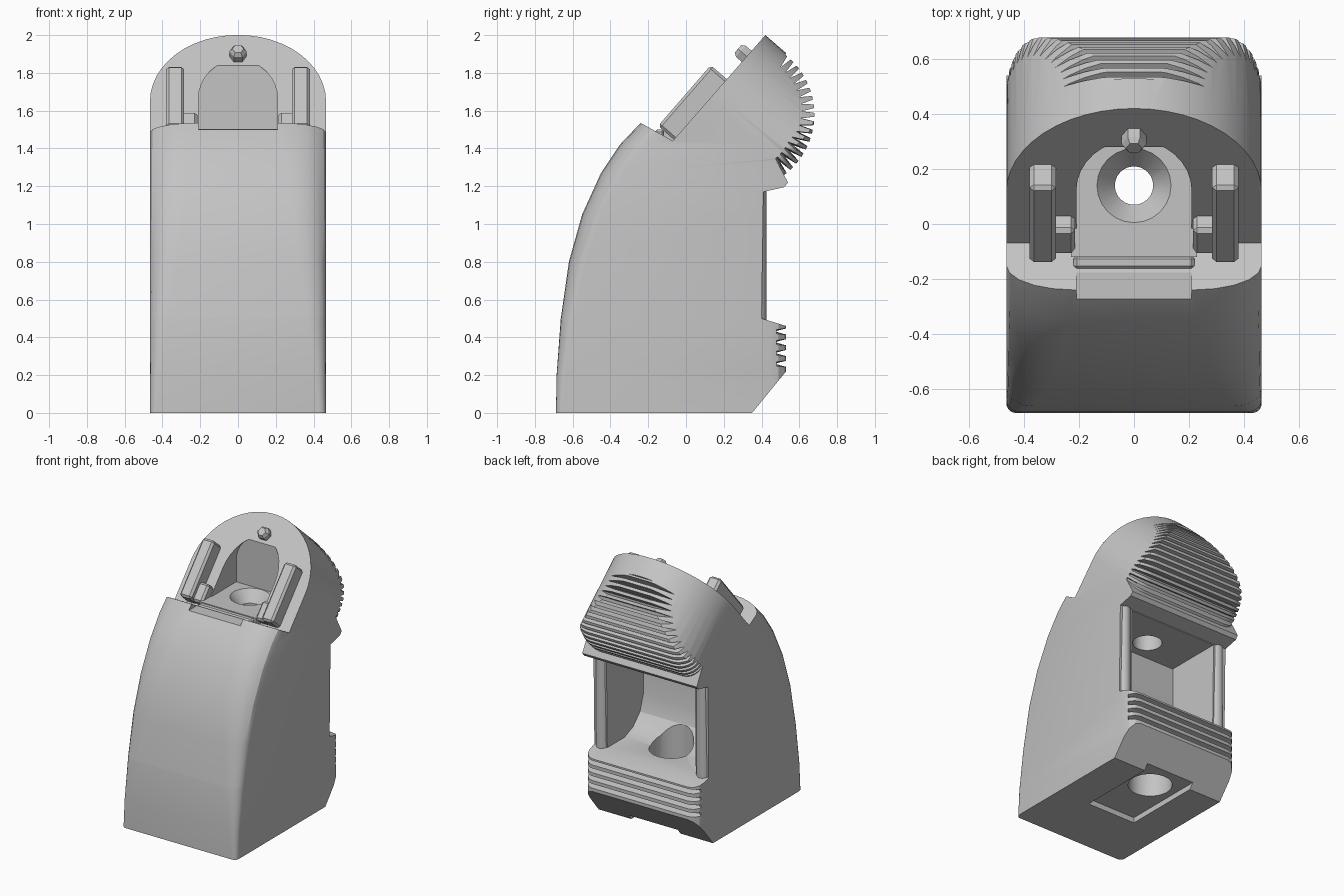
import bpy, bmesh
from math import sin, cos, pi, radians
from mathutils import Vector

if "Cube" in bpy.data.objects:
    bpy.data.objects.remove(bpy.data.objects["Cube"])

grey = bpy.data.materials.new("light_grey")
grey.use_nodes = True
tone = (0.55, 0.55, 0.55, 1)
grey.diffuse_color = tone
grey.node_tree.nodes["Principled BSDF"].inputs["Base Color"].default_value = tone

HALF = 0.465                          # half width of the body
HEAD = Vector((0, 0.114, 1.65))       # centre of the arched top on the sloped face
UP = Vector((0, 0.656, 0.755))        # up along the sloped face
OUT = Vector((0, -0.755, 0.656))      # out of the sloped face


def tilt(x, s, n):
    return HEAD + Vector((x, 0, 0)) + UP * s + OUT * n


def loft(name, *chains):
    """Closed solid through each chain of equal rings."""
    bm = bmesh.new()
    for rings in chains:
        rows = [[bm.verts.new(p) for p in ring] for ring in rings]
        for a, b in zip(rows, rows[1:]):
            for i in range(len(a)):
                j = (i + 1) % len(a)
                bm.faces.new((a[i], a[j], b[j], b[i]))
        bm.faces.new(rows[0])
        bm.faces.new(rows[-1])
    bmesh.ops.recalc_face_normals(bm, faces=bm.faces)
    mesh = bpy.data.meshes.new(name)
    bm.to_mesh(mesh)
    bm.free()
    mesh.materials.append(grey)
    ob = bpy.data.objects.new(name, mesh)
    bpy.context.collection.objects.link(ob)
    return ob


def side_prism(name, pts, half):
    return loft(name, [[Vector((x, y, z)) for y, z in pts] for x in (-half, half)])


def box(name, x, y, z, place=lambda *p: Vector(p)):
    return loft(name, [[place(a, b, c) for a, b in
                        ((x[0], y[0]), (x[1], y[0]), (x[1], y[1]), (x[0], y[1]))] for c in z])


def rod(name, centre, steps, sides=24, place=lambda *p: Vector(p)):
    """Round solid through (height, radius) steps."""
    return loft(name, [[place(centre[0] + r * cos(2 * pi * i / sides),
                              centre[1] + r * sin(2 * pi * i / sides), h)
                        for i in range(sides)] for h, r in steps])


def activate(ob):
    bpy.ops.object.select_all(action='DESELECT')
    ob.select_set(True)
    bpy.context.view_layer.objects.active = ob


def combine(ob, tool, mode):
    mod = ob.modifiers.new("combine", 'BOOLEAN')
    mod.operation, mod.solver, mod.object = mode, 'EXACT', tool
    activate(ob)
    bpy.ops.object.modifier_apply(modifier=mod.name)
    bpy.data.objects.remove(tool)


def finish(ob, bevel=0):
    activate(ob)
    if bevel:
        mod = ob.modifiers.new("bevel", 'BEVEL')
        mod.width, mod.segments = bevel, 1
        bpy.ops.object.modifier_apply(modifier=mod.name)
    bpy.ops.object.shade_smooth_by_angle(angle=radians(25))


def corner_path(half, depth, radius, steps=6):
    """Rounded back edge as (x, depth, angle), from one side to the other."""
    right = [(half - radius * (1 - cos(a)), depth - radius * (1 - sin(a)), a)
             for a in (pi / 2 * i / steps for i in range(steps + 1))]
    return right + [(-x, d, pi - a) for x, d, a in reversed(right)]


# Main block from its side profile
body = side_prism("body", [
    (-1, 0), (-1, 1.96), (-0.07, 1.44), (0.42, 2.0), (0.53, 1.905), (0.47, 1.77),
    (0.53, 1.65), (0.54, 1.55), (0.52, 1.45), (0.46, 1.37), (0.54, 1.22), (0.52, 1.195),
    (0.41, 1.17), (0.40, 0.5), (0.53, 0.46), (0.53, 0.22), (0.35, 0)], 0.6)

# Rounded back of the head
head_path = corner_path(0.47, 0.40, 0.13)


def on_head(x, r, t, angle):
    return Vector((x, 0.28 + r * cos(angle) - t * sin(angle),
                   1.58 + r * sin(angle) + t * cos(angle)))


section = [(x, d) for x, d, a in head_path] + [(-0.47, 0.1), (0.47, 0.1)]
drum = loft("drum", [[on_head(x, d, 0, radians(deg)) for x, d in section]
                     for deg in range(-58, 59, 4)])
combine(body, drum, 'UNION')

# Curved front whose corners get rounder with height
front = [(0, -0.69), (0.2, -0.685), (0.5, -0.663), (0.505, -0.662), (0.8, -0.62), (1.05, -0.55),
         (1.27, -0.45), (1.42, -0.35), (1.535, -0.24), (2.2, -0.24)]
rings = []
for z, y in front:
    t = min(z / 1.535, 1)
    w, d = 0.025 + 0.22 * t, 0.03 + 0.11 * t
    half_ring = [(HALF - w + w * sin(a), y + d * (1 - cos(a)))
                 for a in (pi / 2 * i / 5 for i in range(6))]
    back = 0.531 if z <= 0.5 else 1.2
    half_ring += [(x, b) for x, b, a in corner_path(HALF, back, 0.08, 3)[:4]]
    ring = half_ring + [(-x, b) for x, b in reversed(half_ring)]
    rings.append([Vector((x, b, z)) for x, b in ring])
rings[0] = [p - Vector((0, 0, 0.1)) for p in rings[0]]
combine(body, loft("front_shape", rings), 'INTERSECT')

# Arched top, square to the sloped face
arch = [(0.466 * cos(a), 0.466 * sin(a)) for a in (pi * i / 24 for i in range(25))]
arch += [(-0.466, -4), (0.466, -4)]
combine(body, loft("arch_shape", [[tilt(x, s, n) for x, s in arch] for n in (-3, 3)]), 'INTERSECT')


# Grip grooves, wrapping the back corners
def groove(path, place, width):
    chain = []
    for x, d, a in path[1:-1]:
        cut = 0.065 * sin(a) + 0.003
        chain.append([place(x - cut * cos(a), d - cut * sin(a), 0)] +
                     [place(x + 0.03 * cos(a), d + 0.03 * sin(a), t) for t in (width, -width)])
    return chain


chains = [groove(head_path, lambda x, r, t, g=radians(-49 + 6.5 * i): on_head(x, r, t, g), 0.018)
          for i in range(16)]
low_path = corner_path(HALF, 0.53, 0.08, 4)
chains += [groove(low_path, lambda x, r, t, h=0.26 + 0.057 * i: Vector((x, r, h + t)), 0.023)
           for i in range(4)]
combine(body, loft("grooves", *chains), 'DIFFERENCE')

# Open chamber in the back
combine(body, side_prism("chamber", [
    (1, 0.499), (0.2, 0.5), (0.1, 0.54), (0.02, 0.62), (-0.02, 0.74), (-0.02, 1.165), (1, 1.165)],
    0.36), 'DIFFERENCE')

# Arched pocket in the sloped face
pocket = [(0.21 * cos(a), 1.66 + 0.21 * sin(a)) for a in (pi * i / 16 for i in range(17))]
pocket += [(-0.21, 1.5), (0.21, 1.5)]
combine(body, loft("pocket", [[Vector((x, y, z)) for x, z in pocket] for y in (-0.6, 0.28)]),
        'DIFFERENCE')

# Funnel hole, drain hole and recess underneath
combine(body, rod("funnel", (0, 0.14), [(1.1, 0.1), (1.36, 0.1), (1.37, 0.07), (1.42, 0.07),
                                        (1.5, 0.135), (1.52, 0.135)]), 'DIFFERENCE')
combine(body, rod("drain", (0, 0.17), [(-0.1, 0.15), (0.7, 0.15)]), 'DIFFERENCE')
combine(body, box("recess", (-0.2, 0.2), (-0.24, 0.8), (-0.1, 0.04)), 'DIFFERENCE')
finish(body)

# Lip plate before the pocket
lip = box("pocket_lip", (-0.23, 0.23), (-0.12, 0.0), (1.42, 1.502))
finish(lip)
strip = box("front_lip", (-0.22, 0.22), (-0.165, -0.115), (1.43, 1.5))
finish(strip, 0.012)

# Clips and back pillars on both sides
for side, label in ((1, "left"), (-1, "right")):
    def mirrored(x, s, n, side=side):
        return tilt(side * x, s, n)
    finish(box(label + "_clip", (0.285, 0.38), (-0.27, 0.155), (-0.03, 0.112), mirrored), 0.015)
    finish(box(label + "_clip_foot", (0.215, 0.3), (-0.27, -0.13), (-0.03, 0.07), mirrored), 0.015)
    finish(rod(label + "_pillar", (side * 0.41, 0.375), [(0.47, 0.05), (1.19, 0.05)], 16))

# Small latch pin above the pocket
finish(rod("latch_pin", (0, 0.315), [(-0.14, 0.045), (0.04, 0.045), (0.06, 0.03)], 6, tilt))
